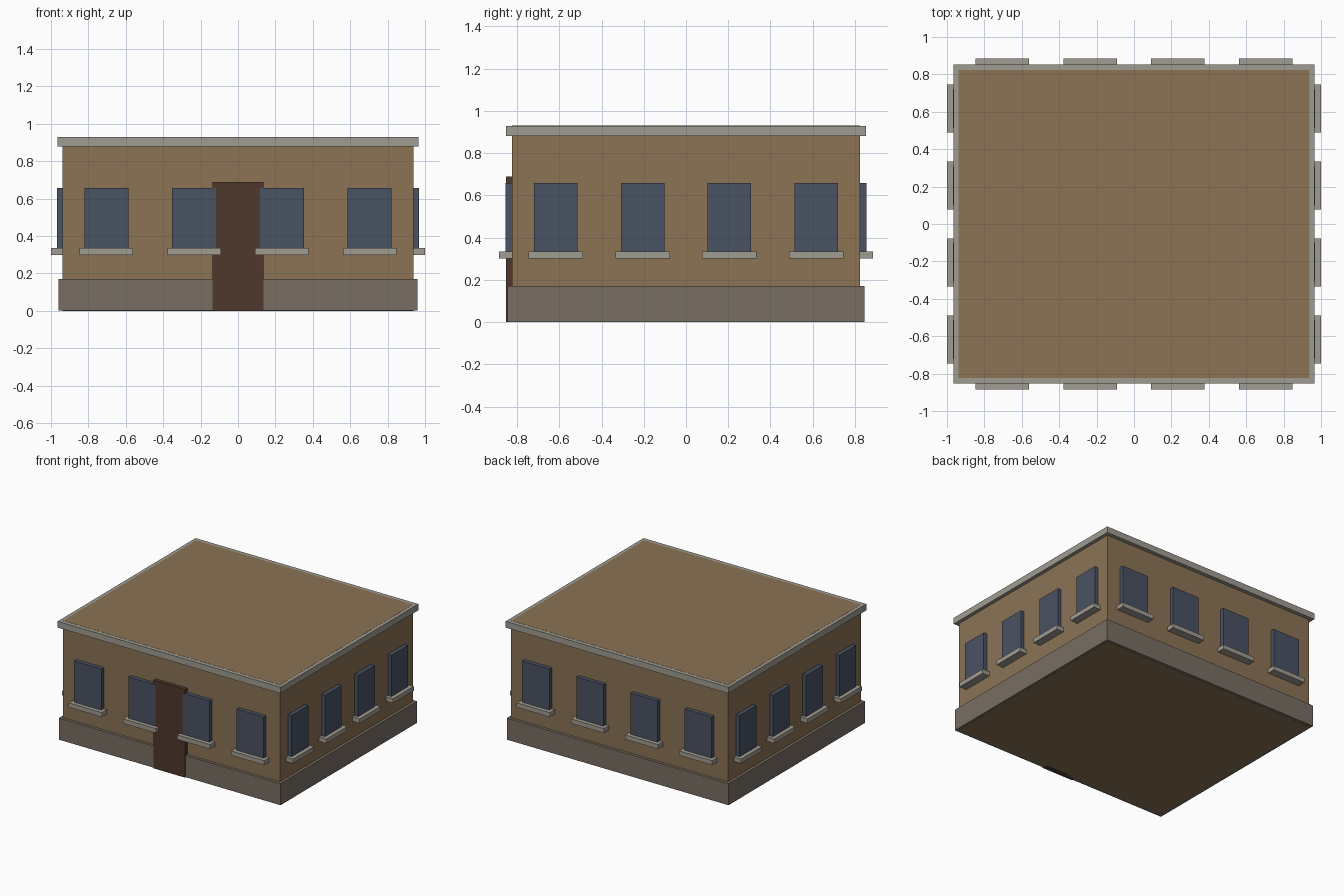
import bpy
from mathutils import Vector

cube = bpy.data.objects.get("Cube")
if cube:
    bpy.data.objects.remove(cube, do_unlink=True)


def make_material(name, hex_code):
    """Flat material from an sRGB hex colour."""
    srgb = [int(hex_code[i:i + 2], 16) / 255 for i in (0, 2, 4)]
    lin = [((c + 0.055) / 1.055) ** 2.4 for c in srgb] + [1.0]
    mat = bpy.data.materials.new(name)
    mat.use_nodes = True
    mat.diffuse_color = lin
    mat.node_tree.nodes["Principled BSDF"].inputs["Base Color"].default_value = lin
    return mat


TAN = make_material("tan_wall", "8B7355")
STONE = make_material("plinth_stone", "786E63")
TRIM = make_material("pale_trim", "A09C92")
GLASS = make_material("blue_grey_glass", "4A5263")
WOOD = make_material("dark_wood", "4E382C")


def box(name, low, high, mat):
    """Box between two opposite corners."""
    low, high = Vector(low), Vector(high)
    bpy.ops.mesh.primitive_cube_add(size=1, location=(low + high) / 2)
    obj = bpy.context.object
    obj.name = name
    obj.scale = high - low
    bpy.ops.object.transform_apply(location=False, rotation=False, scale=True)
    obj.data.materials.append(mat)
    return obj


HX, HY, TOP = 0.938, 0.823, 0.93

# Main body, plinth and cornice; the body shows through on the roof and base
box("walls", (-HX, -HY, 0), (HX, HY, TOP), TAN)
box("plinth", (-0.96, -0.845, 0.001), (0.96, 0.845, 0.17), STONE)
box("cornice", (-0.965, -0.853, 0.88), (0.965, 0.853, TOP - 0.001), TRIM)

# Front door
box("door", (-0.137, -0.852, 0), (0.137, -HY + 0.02, 0.69), WOOD)


def wall_box(name, axis, side, centre, width, depth, z0, z1, mat):
    """Box standing out from one wall: axis 0 is an x wall, axis 1 a y wall."""
    face = (HX, HY)[axis]
    out = sorted((side * (face - 0.02), side * (face + depth)))
    along = (centre - width / 2, centre + width / 2)
    x, y = (out, along) if axis == 0 else (along, out)
    box(name, (x[0], y[0], z0), (x[1], y[1], z1), mat)


# Four windows with sills on every wall
for axis, side, wall in ((1, -1, "front"), (1, 1, "back"), (0, 1, "left"), (0, -1, "right")):
    bay = (HY, HX)[axis] / 2
    for i in range(4):
        centre = (i - 1.5) * bay
        wall_box(f"{wall}_window_{i + 1}", axis, side, centre, bay * 0.5,
                 0.031, 0.32, 0.658, GLASS)
        wall_box(f"{wall}_sill_{i + 1}", axis, side, centre, bay * 0.5 + 0.052,
                 0.062, 0.30, 0.335, TRIM)
